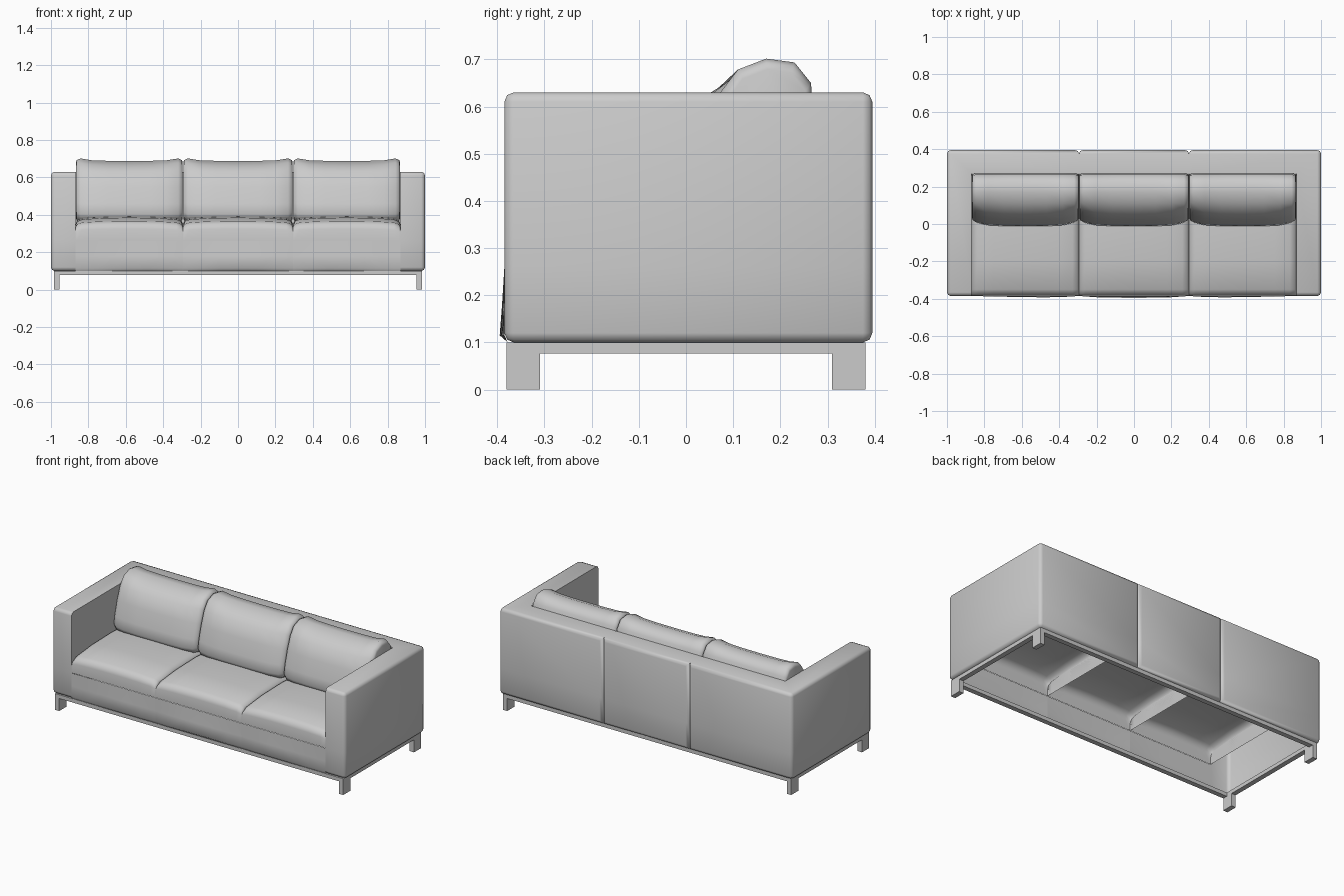
import bpy, bmesh, math

if "Cube" in bpy.data.objects:
    bpy.data.objects.remove(bpy.data.objects["Cube"])

# One grey for everything
grey = bpy.data.materials.new("soft_grey")
grey.use_nodes = True
COLOUR = (0.6, 0.6, 0.6, 1)
grey.diffuse_color = COLOUR
grey.node_tree.nodes["Principled BSDF"].inputs["Base Color"].default_value = COLOUR

SEAM, INNER, DECK, BASE, TOP = 0.294, 0.868, 0.26, 0.10, 0.63
FRONT, BACK, BACK_IN = -0.385, 0.395, 0.27


def finish(bm, name, angle=None):
    mesh = bpy.data.meshes.new(name)
    bm.to_mesh(mesh)
    bm.free()
    ob = bpy.data.objects.new(name, mesh)
    bpy.context.collection.objects.link(ob)
    mesh.materials.append(grey)
    if angle:
        bpy.ops.object.select_all(action="DESELECT")
        ob.select_set(True)
        bpy.context.view_layer.objects.active = ob
        bpy.ops.object.shade_smooth_by_angle(angle=math.radians(angle))
    return ob


def box(name, x, y, z):
    bm = bmesh.new()
    bmesh.ops.create_cube(bm, size=1)
    for v in bm.verts:
        v.co = [r[0] + (c + 0.5) * (r[1] - r[0]) for c, r in zip(v.co, (x, y, z))]
    return finish(bm, name)


def shell(name, plan, outer, flip=1):
    """Upholstered wall: extruded plan, rounded outside, open underneath."""
    bm = bmesh.new()
    low = [bm.verts.new((x * flip, y, BASE)) for x, y in plan]
    high = [bm.verts.new((x * flip, y, TOP)) for x, y in plan]
    n = len(plan)
    bm.faces.new(low)
    bm.faces.new(high)
    for i in range(n):
        j = (i + 1) % n
        bm.faces.new((low[i], low[j], high[j], high[i]))
    bmesh.ops.recalc_face_normals(bm, faces=bm.faces)
    rim = []
    for ring in (low, high):
        rim += [bm.edges.get((ring[a], ring[b])) for a, b in zip(outer, outer[1:])]
    posts = [bm.edges.get((low[i], high[i])) for i in outer if plan[i][0] != INNER]
    bmesh.ops.bevel(bm, geom=rim + posts, offset=0.02, segments=2, profile=0.5,
                    affect="EDGES", clamp_overlap=True)
    bmesh.ops.bisect_plane(bm, geom=bm.verts[:] + bm.edges[:] + bm.faces[:],
                           plane_co=(0, 0, DECK), plane_no=(0, 0, 1))
    bm.normal_update()
    hidden = []
    for f in bm.faces:
        c, d = f.calc_center_median(), f.normal
        lining = (abs(c.x) < INNER + 0.001 and FRONT + 0.005 < c.y < BACK_IN + 0.005
                  and c.z < DECK)
        cap = abs(d.x) > 0.99 and abs(abs(c.x) - SEAM) < 0.001
        if lining or cap or d.z < -0.99:
            hidden.append(f)
    bmesh.ops.delete(bm, geom=hidden, context="FACES")
    return finish(bm, name, 50)


def loft(name, rings, closed, angle):
    """Skin a row of cross-sections; closed sections get end caps."""
    bm = bmesh.new()
    rows = [[bm.verts.new(p) for p in ring] for ring in rings]
    n = len(rows[0])
    for a, b in zip(rows, rows[1:]):
        for i in range(n if closed else n - 1):
            j = (i + 1) % n
            bm.faces.new((a[i], a[j], b[j], b[i]))
    if closed:
        bm.faces.new(rows[0])
        bm.faces.new(rows[-1])
    bmesh.ops.recalc_face_normals(bm, faces=bm.faces)
    return finish(bm, name, angle)


def both_ways(half):
    """Mirror stations listed from the end to the middle."""
    return [(-s[0],) + s[1:] for s in half] + half[-2::-1]


# Arms and back
arm_plan = [(SEAM, BACK), (1, BACK), (1, FRONT), (INNER, FRONT),
            (INNER, BACK_IN), (SEAM, BACK_IN)]
shell("left_arm_and_back", arm_plan, [0, 1, 2, 3])
shell("right_arm_and_back", arm_plan, [0, 1, 2, 3], -1)
shell("middle_back", [(-SEAM, BACK), (SEAM, BACK), (SEAM, BACK_IN), (-SEAM, BACK_IN)], [0, 1])

# Front panels under the cushions, swelling slightly near the bottom
def front_panel(name, x0, x1, swell):
    rings = []
    for i, b in enumerate(swell):
        x = x0 + (x1 - x0) * i / (len(swell) - 1)
        rings.append([(x, FRONT + 0.007, BASE), (x, FRONT - b, BASE + 0.015),
                      (x, FRONT - b * 0.5, 0.18), (x, FRONT, DECK)])
    ob = loft(name, rings, False, 60)
    return ob

rise = [0, 0.002, 0.004, 0.006, 0.007, 0.006, 0.0]
front_panel("left_front_panel", INNER, SEAM, rise)
front_panel("right_front_panel", -INNER, -SEAM, rise)
front_panel("middle_front_panel", -SEAM, SEAM, [0, 0.007, 0.009, 0.01, 0.009, 0.007, 0])

# Seat cushions: crowned tops, open underneath
seat_profile = [(-0.383, DECK), (-0.383, 0.325), (-0.376, 0.35), (-0.35, 0.367),
                (-0.2, 0.385), (0, 0.39), (0.2, 0.38), (0.262, 0.36), (0.268, DECK)]
seat_stations = both_ways([(1, 0), (1, 0.7), (0.97, 0.84), (0.88, 0.92),
                           (0.6, 0.97), (0.3, 0.99), (0, 1)])

# Back cushions: leaning section with raised corners and a full middle
pillow_profile = [(0.25, 0.37), (0.27, 0.42), (0.272, 0.55), (0.265, 0.65), (0.23, 0.695),
                  (0.17, 0.703), (0.11, 0.68), (0.075, 0.63), (0.045, 0.55),
                  (0.02, 0.46), (0.01, 0.405), (0.025, 0.375), (0.08, 0.36)]
pillow_stations = both_ways([(0.995, 0.86, 0), (0.98, 0.94, 0), (0.91, 1, 0.1),
                             (0.7, 1, 0.75), (0.4, 1, 0.95), (0, 1, 1)])


def pillow_ring(cx, half, u, size, full):
    ring = []
    for y, z in pillow_profile:
        py, pz = 0.18 + (y - 0.18) * size, 0.53 + (z - 0.53) * size
        if z > 0.66:
            pz -= 0.015 * full
        if y < 0.1 and z > 0.37:
            py -= 0.022 * full
        ring.append((cx + u * half, py, pz))
    return ring


width = 2 * INNER / 3
for side, cx, half in (("right", -(SEAM + INNER) / 2, (INNER - SEAM) / 2),
                       ("middle", 0, SEAM),
                       ("left", (SEAM + INNER) / 2, (INNER - SEAM) / 2)):
    loft(side + "_seat_cushion",
         [[(cx + u * half, y, DECK + (z - DECK) * s) for y, z in seat_profile]
          for u, s in seat_stations], False, 55)
    loft(side + "_back_cushion",
         [pillow_ring(cx, half, *s) for s in pillow_stations], True, 60)

# Base frame and legs
LEG_X, LEG_Y, RAIL = (0.955, 0.985), (0.31, 0.38), (0.077, BASE)
for name, s in (("left", 1), ("right", -1)):
    xs = sorted(s * v for v in LEG_X)
    box(name + "_rail", xs, (-0.38, 0.38), RAIL)
    for end, t in (("back", 1), ("front", -1)):
        box(end + "_" + name + "_leg", xs, sorted(t * v for v in LEG_Y), (0, RAIL[0]))
for end, t in (("back", 1), ("front", -1)):
    box(end + "_rail", (-LEG_X[0], LEG_X[0]), sorted((t * 0.35, t * 0.38)), RAIL)
